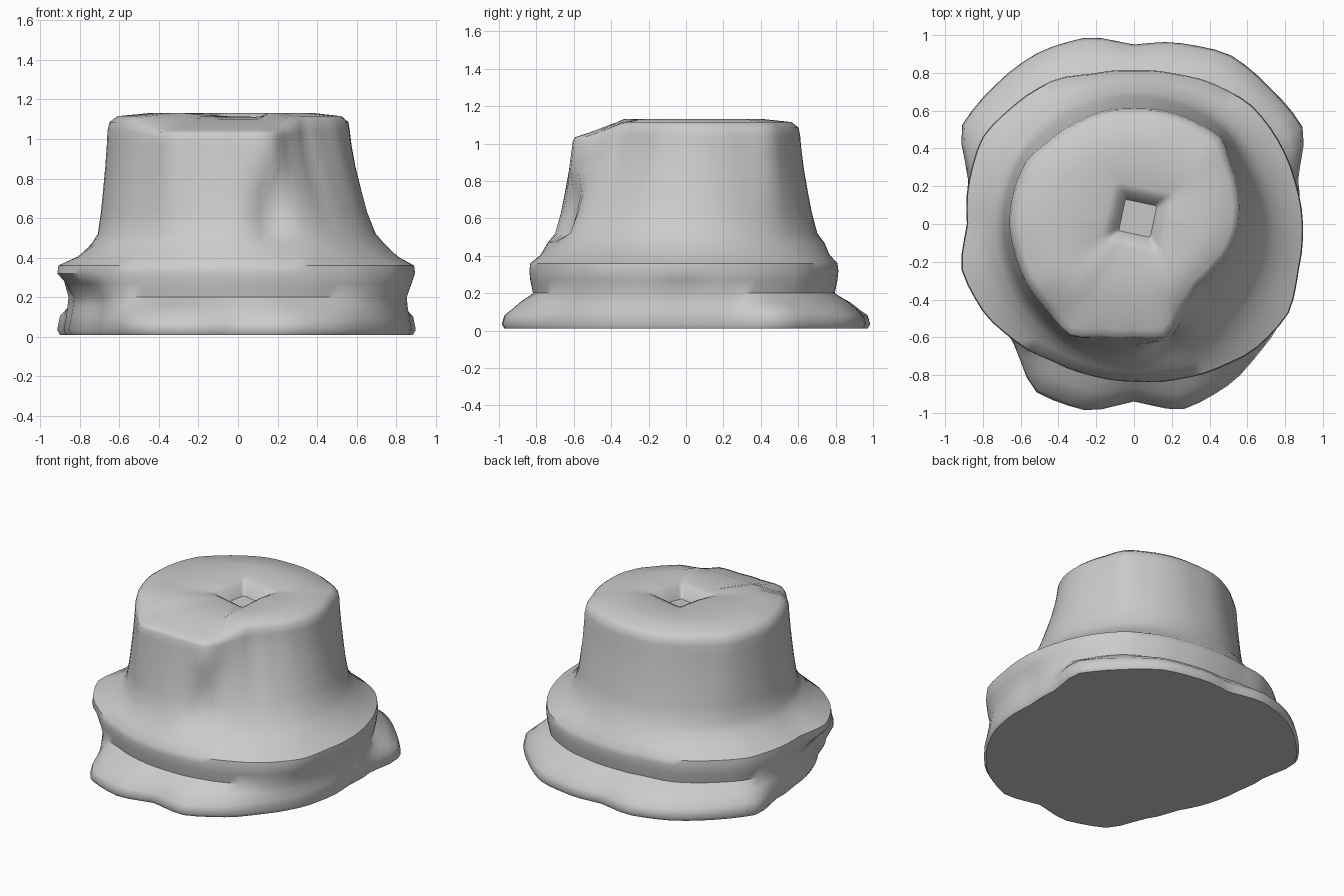
import bpy, bmesh, math
from mathutils import Vector

if "Cube" in bpy.data.objects:
    bpy.data.objects.remove(bpy.data.objects["Cube"])

SEG = 72

# Radii every 15 degrees, counter-clockwise from +x
BASE = [.87, .90, 1.03, 1.02, 1.03, .99, .95, 1.02, 1.04, 1.04, 1.05, .91,
        .86, .85, .84, .90, 1.03, 1.02, .94, 1.015, .99, .95, .93, .90]
BRIM = [.90, .89, .89, .89, .86, .83, .82, .83, .88, .90, .93, .91,
        .89, .95, .93, .89, .85, .84, .84, .86, .89, .93, .95, .91]
CROWN = [.57, .59, .61, .66, .64, .63, .62, .63, .63, .64, .67, .67,
         .67, .66, .66, .66, .69, .63, .61, .63, .53, .48, .50, .54]


def sample(table, a):
    t = (a / (2 * math.pi) * len(table)) % len(table)
    i = int(t)
    f = t - i
    f = .5 * f + .5 * f * f * (3 - 2 * f)
    return table[i] * (1 - f) + table[(i + 1) % len(table)] * f


def square(a, h):
    b = a + math.radians(12)
    return h / max(abs(math.cos(b)), abs(math.sin(b)))


def ring_points(a):
    """One profile, from the floor up to the hole in the top."""
    base, brim, crown = (sample(t, a) for t in (BASE, BRIM, CROWN))
    low = min(base, brim)
    foot = .715
    c, s = math.cos(a), math.sin(a)
    side = c * c                      # brim is a distinct ledge at the sides
    prof = [(base * .985, .01), (base, .035), (base * .985, .08 + .03 * side),
            ((base + low) / 2 - .02, .15), (low - .025, .20),
            ((low + brim) / 2 - .01, .27), (brim - .005, .32),
            (brim - .01, .36), ((brim + foot) / 2, .405), (foot + .025, .47)]
    for w, z in ((.12, .52), (.4, .63), (.6, .74), (.8, .86), (.94, .97), (1, 1.04)):
        dent = 0
        if .5 < z < .8:               # small dent in the front
            dent = .07 * math.exp(-((a - math.radians(285)) / .13) ** 2)
        prof.append((foot * (1 - w) + (crown - .01) * w - dent, z))
    prof += [(crown * .97, 1.085), (crown * .91, 1.115), (crown * .65, 1.132)]
    pts = []
    for r, z in prof:
        y = r * s
        if z > 1.0 and y < -.33:      # top droops toward the front
            z -= min(.07, (-.33 - y) * .4) * (z - 1.0) / .115
        pts.append(Vector((r * c, y, z)))
    # Square hole with sloping walls
    for h, z in ((.165, 1.13), (.125, 1.112), (.085, 1.04)):
        r = square(a, h)
        pts.append(Vector((.02 + r * c, .03 + r * s, z + .1 * min(0, s) * r)))
    return pts


bm = bmesh.new()
cols = [[bm.verts.new(p) for p in ring_points(2 * math.pi * i / SEG)] for i in range(SEG)]
for i in range(SEG):
    a, b = cols[i], cols[(i + 1) % SEG]
    for k in range(len(a) - 1):
        bm.faces.new((a[k], b[k], b[k + 1], a[k + 1]))
bm.faces.new([c[0] for c in reversed(cols)])   # flat underside
bm.faces.new([c[-1] for c in cols])            # hole floor
bmesh.ops.recalc_face_normals(bm, faces=bm.faces)

mesh = bpy.data.meshes.new("stump")
bm.to_mesh(mesh)
bm.free()
stump = bpy.data.objects.new("stump", mesh)
bpy.context.collection.objects.link(stump)
bpy.context.view_layer.objects.active = stump
stump.select_set(True)
bpy.ops.object.shade_smooth_by_angle(angle=math.radians(50))
